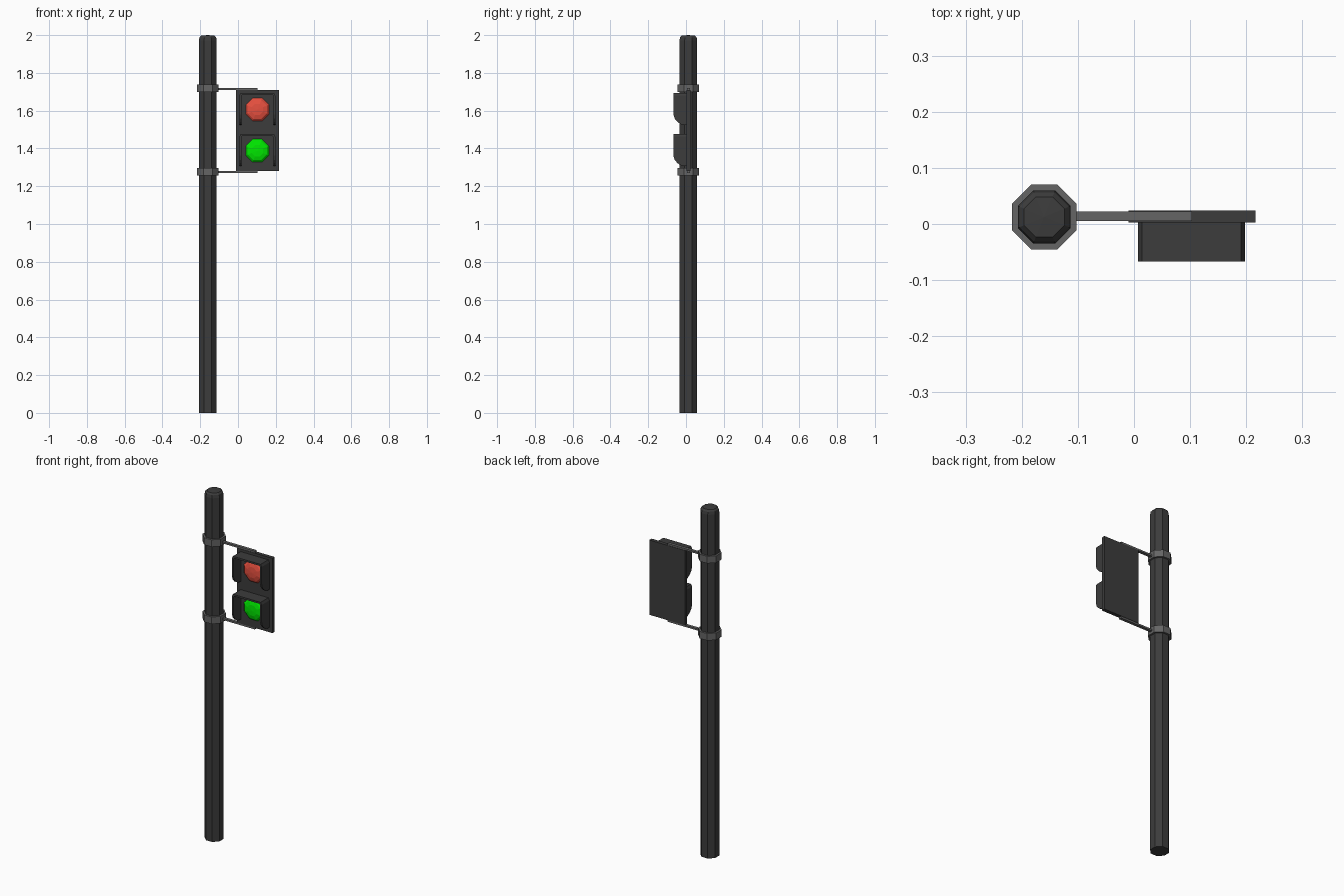
import bpy, bmesh, math

if "Cube" in bpy.data.objects:
    bpy.data.objects.remove(bpy.data.objects["Cube"])

PX, PY = -0.16, 0.0125      # pole axis
LX = 0.1025                 # lamp column centre


def material(name, rgb):
    m = bpy.data.materials.new(name)
    m.diffuse_color = (*rgb, 1)
    m.use_nodes = True
    m.node_tree.nodes["Principled BSDF"].inputs["Base Color"].default_value = m.diffuse_color
    return m


DARK = material("dark_grey", (0.045, 0.045, 0.045))
STEEL = material("mid_grey", (0.13, 0.13, 0.13))
RED = material("red", (0.8, 0.08, 0.05))
GREEN = material("green", (0.0, 0.8, 0.0))


def finish(name, bm, mat):
    bmesh.ops.recalc_face_normals(bm, faces=bm.faces)
    mesh = bpy.data.meshes.new(name)
    bm.to_mesh(mesh)
    bm.free()
    mesh.materials.append(mat)
    obj = bpy.data.objects.new(name, mesh)
    bpy.context.collection.objects.link(obj)
    return obj


def box(name, x0, x1, y0, y1, z0, z1, mat):
    bm = bmesh.new()
    bmesh.ops.create_cube(bm, size=1)
    for v in bm.verts:
        v.co = ((x0 + x1) / 2 + v.co.x * (x1 - x0),
                (y0 + y1) / 2 + v.co.y * (y1 - y0),
                (z0 + z1) / 2 + v.co.z * (z1 - z0))
    return finish(name, bm, mat)


def octagon_stack(name, profile, place, mat, apex=None):
    """Loft octagons of (flat-to-centre radius, height); place maps to world."""
    bm = bmesh.new()
    rings = []
    for r, h in profile:
        r /= math.cos(math.pi / 8)
        angles = [math.pi / 8 + i * math.pi / 4 for i in range(8)]
        rings.append([bm.verts.new(place(r * math.cos(a), r * math.sin(a), h)) for a in angles])
    for a, b in zip(rings, rings[1:]):
        for i in range(8):
            j = (i + 1) % 8
            bm.faces.new((a[i], a[j], b[j], b[i]))
    bm.faces.new(rings[0])
    if apex is None:
        bm.faces.new(rings[-1])
    else:
        tip = bm.verts.new(place(0, 0, apex))
        for i in range(8):
            bm.faces.new((rings[-1][i], rings[-1][(i + 1) % 8], tip))
    return finish(name, bm, mat)


def upright(u, v, h):
    return (PX + u, PY + v, h)


def hood(name, zc):
    """Three-sided visor: thin wall following a rounded U, curved lower ends."""
    # half path: outer x, outer z, inner x, inner z, front y
    half = [(0.095, -0.081, 0.085, -0.081, -0.008),
            (0.095, -0.078, 0.085, -0.078, -0.026),
            (0.095, -0.066, 0.085, -0.066, -0.045),
            (0.095, -0.048, 0.085, -0.048, -0.060),
            (0.095, -0.025, 0.085, -0.025, -0.067),
            (0.095, 0.075, 0.085, 0.070, -0.067),
            (0.088, 0.088, 0.080, 0.078, -0.067)]
    path = half + [(-a, b, -c, d, y) for a, b, c, d, y in reversed(half)]
    bm = bmesh.new()
    sections = []
    for ox, oz, ix, iz, y in path:
        pts = [(ox, 0.006, oz), (ox, y, oz), (ix, y, iz), (ix, 0.006, iz)]
        sections.append([bm.verts.new((LX + p[0], p[1], zc + p[2])) for p in pts])
    for a, b in zip(sections, sections[1:]):
        for i in range(4):
            j = (i + 1) % 4
            bm.faces.new((a[i], a[j], b[j], b[i]))
    bm.faces.new(sections[0])
    bm.faces.new(sections[-1])
    return finish(name, bm, DARK)


# Pole with rounded cap
octagon_stack("pole", [(0.047, 0), (0.047, 1.972), (0.044, 1.988), (0.036, 1.997)],
              upright, DARK, apex=2.0)

# Clamp collars and arms above and below the signal panel
for level, zc, za in (("upper", 1.719, 1.714), ("lower", 1.276, 1.275)):
    octagon_stack(f"{level}_collar", [(0.0575, zc - 0.02), (0.0575, zc + 0.02)], upright, STEEL)
    box(f"{level}_arm", PX + 0.04, 0.103, 0.005, 0.022, za - 0.005, za + 0.005, STEEL)

# Signal back panel
box("signal_panel", -0.01, 0.2165, 0.003, 0.024, 1.28, 1.709, DARK)

# Domed lamps with their hoods
for label, zc, mat in (("red", 1.606, RED), ("green", 1.388, GREEN)):
    octagon_stack(f"{label}_lamp", [(0.061, -0.004), (0.061, 0.006), (0.050, 0.017), (0.030, 0.023)],
                  lambda u, v, h: (LX + u, 0.003 - h, zc + v), mat, apex=0.025)
    hood(f"{label}_hood", zc)
